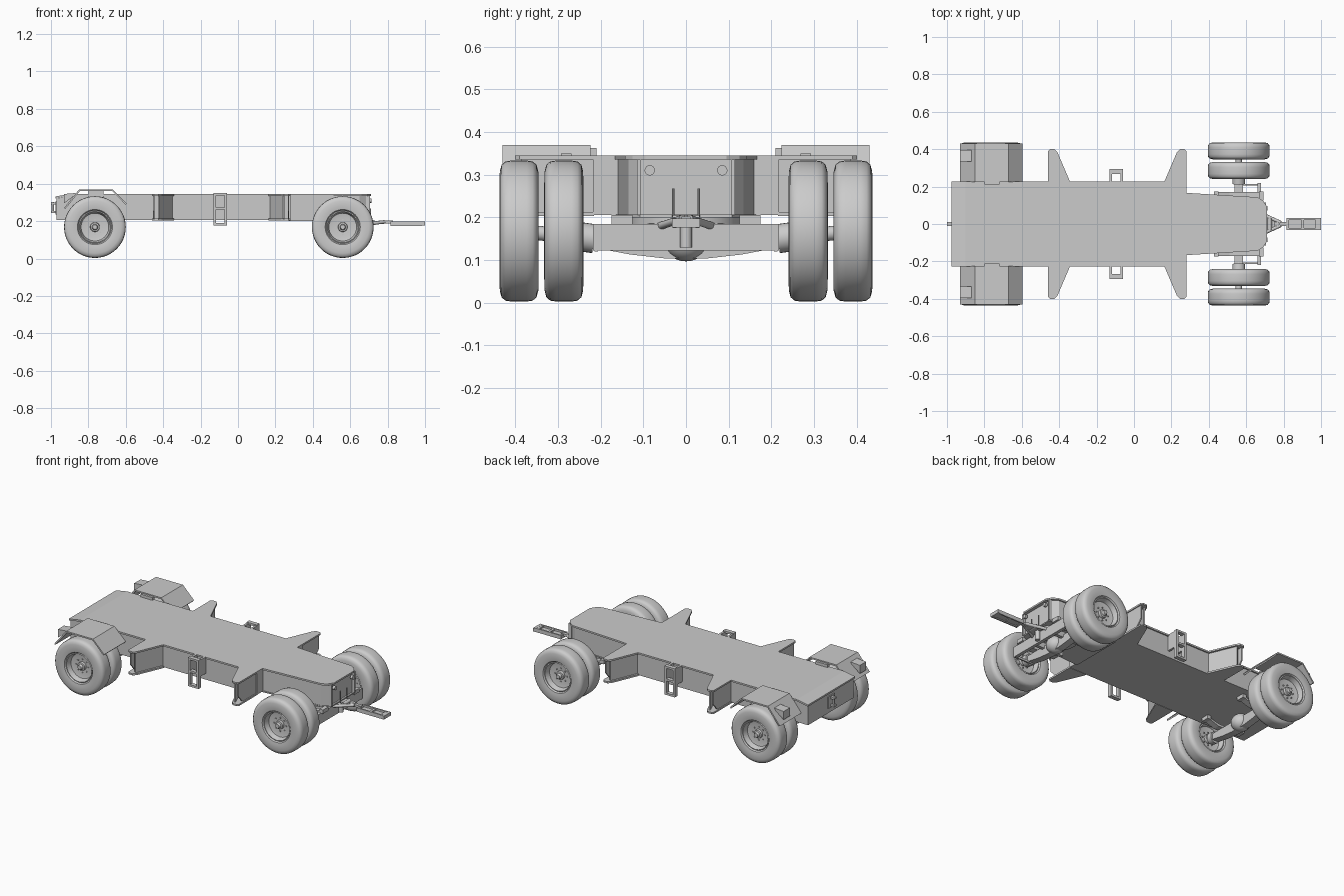
import bpy, bmesh, math
from mathutils import Vector, Matrix

if "Cube" in bpy.data.objects:
    bpy.data.objects.remove(bpy.data.objects["Cube"])


def finish(name, bm, smooth=False):
    bmesh.ops.remove_doubles(bm, verts=bm.verts, dist=1e-5)
    bmesh.ops.recalc_face_normals(bm, faces=bm.faces)
    me = bpy.data.meshes.new(name)
    bm.to_mesh(me)
    bm.free()
    ob = bpy.data.objects.new(name, me)
    bpy.context.collection.objects.link(ob)
    if smooth:
        bpy.ops.object.select_all(action='DESELECT')
        ob.select_set(True)
        bpy.context.view_layer.objects.active = ob
        bpy.ops.object.shade_smooth_by_angle(angle=math.radians(35))
    return ob


def prism(name, pts, axis, a, b):
    """Extrude a 2D outline along an axis: 'z' takes (x,y), 'y' takes (x,z), 'x' takes (y,z)."""
    put = {'z': lambda p, q, t: (p, q, t), 'y': lambda p, q, t: (p, t, q), 'x': lambda p, q, t: (t, p, q)}[axis]
    bm = bmesh.new()
    lo = [bm.verts.new(put(p, q, a)) for p, q in pts]
    hi = [bm.verts.new(put(p, q, b)) for p, q in pts]
    bm.faces.new(lo)
    bm.faces.new(hi)
    for i in range(len(pts)):
        j = (i + 1) % len(pts)
        bm.faces.new((lo[i], lo[j], hi[j], hi[i]))
    return finish(name, bm)


def box(name, x0, x1, y0, y1, z0, z1):
    return prism(name, [(x0, y0), (x1, y0), (x1, y1), (x0, y1)], 'z', z0, z1)


def rod(name, p, q, r0, r1=None, seg=16):
    p, q = Vector(p), Vector(q)
    d = q - p
    m = Matrix.Translation((p + q) / 2) @ d.to_track_quat('Z', 'Y').to_matrix().to_4x4()
    bm = bmesh.new()
    bmesh.ops.create_cone(bm, cap_ends=True, segments=seg, radius1=r0,
                          radius2=r0 if r1 is None else r1, depth=d.length, matrix=m)
    return finish(name, bm, True)


def lathe(name, profile, centre, sy=1, seg=48):
    """Turn a (radius, y) profile about the y axis."""
    bm = bmesh.new()
    vs = [bm.verts.new((r, y * sy, 0)) for r, y in profile]
    es = [bm.edges.new((vs[i], vs[i + 1])) for i in range(len(vs) - 1)]
    bmesh.ops.spin(bm, geom=vs + es, cent=(0, 0, 0), axis=(0, 1, 0), angle=2 * math.pi, steps=seg)
    bmesh.ops.translate(bm, verts=bm.verts, vec=centre)
    return finish(name, bm, True)


def both(pts):
    """Complete a half outline (x, +y) with its mirror image."""
    return pts + [(x, -y) for x, y in reversed(pts)]


RX, FX, WZ = -0.765, 0.56, 0.168

# Chassis body and deck plates
prism("rear_body", [(-.97, .205), (.28, .205), (.28, .335), (-.90, .335), (-.97, .322)], 'y', -.218, .218)
prism("rear_deck", [(-.975, .322), (-.90, .335), (.28, .335), (.28, .345), (-.90, .345), (-.975, .332)],
      'y', -.226, .226)
prism("front_body", both([(.27, .16), (.65, .135), (.69, .108)]), 'z', .205, .336)
prism("front_deck", both([(.27, .167), (.66, .143), (.69, .125), (.71, .095)]), 'z', .335, .345)
prism("front_bottom_flange", both([(.27, .165), (.65, .138), (.70, .108)]), 'z', .2, .207)

# Outrigger arms: top and bottom plates joined by webs
for s in (1, -1):
    for k, edge in ((1, -.46), (-1, .28)):
        def X(d): return edge + k * d
        plan = [(X(0), s * .215), (X(0), s * .39), (X(.01), s * .40), (X(.035), s * .40),
                (X(.05), s * .385), (X(.118), s * .226), (X(.118), s * .215)]
        prism("outrigger_top", plan, 'z', .335, .345)
        prism("outrigger_bottom", plan, 'z', .203, .213)
        prism("outrigger_straight_web", [(s * .215, .21), (s * .345, .21), (s * .385, .255),
              (s * .385, .336), (s * .215, .336)], 'x', X(.006), X(.014))
        prism("outrigger_slanted_web", [(X(.11), s * .215), (X(.04), s * .38), (X(.032), s * .377),
              (X(.10), s * .215)], 'z', .21, .336)

    # Side step ladder
    for x in (-.13, -.073):
        box("step_rail", x, x + .013, s * .268, s * .293, .177, .35)
        box("step_arm", x, x + .013, s * .215, s * .27, .245, .345)
    for z in (.177, .262, .338):
        box("step_rung", -.13, -.06, s * .268, s * .293, z, z + .012)

    # Rear mudguard, bracket and lamp
    outer = [(-.93, .27), (-.85, .369), (-.67, .369), (-.595, .295)]
    inner = [(-.672, .36), (-.846, .36), (-.922, .267)]
    prism("mudguard", outer + [(-.601, .288)] + inner, 'y', s * .224, s * .43)
    box("mudguard_bracket", -.80, -.72, s * .21, s * .228, .31, .362)
    prism("rear_lamp", [(-.93, .295), (-.93, .345), (-.868, .35), (-.868, .342)], 'y', s * .335, s * .395)

    # Front tow shackles, corner gussets and front rods
    box("front_gusset", .685, .705, s * .105, s * .115, .205, .336)
    rod("front_rod", (.708, s * .03, .2), (.708, s * .03, .268), .003, seg=8)
    rod("front_shackle", (.70, s * .085, .31), (.715, s * .085, .31), .012)

# Dual wheels: tyre, recessed rim, hub
tyre = [(.088, .034), (.094, .043), (.112, .046), (.14, .045), (.155, .041), (.163, .032), (.165, .018)]
tyre = tyre + [(r, -y) for r, y in reversed(tyre)]
rim = [(.088, -.036), (.088, .036), (.083, .038), (.080, .030), (.074, .008), (.055, .004), (.0, .004)]
hub = [(0, .034), (.012, .034), (.015, .030), (.016, .02), (.024, .018), (.026, .002)]
for s in (1, -1):
    for x in (RX, FX):
        for y, side in ((.286, -1), (.391, 1)):
            c = (x, s * y, WZ)
            lathe("tyre", tyre, c, s * side)
            lathe("rim", rim, c, s * side)
            lathe("hub", hub, c, s * side, 24)
            for i in range(8):
                a = i * math.pi / 4
                px, pz = x + .04 * math.cos(a), WZ + .04 * math.sin(a)
                rod("wheel_bolt", (px, s * (y + side * .002), pz), (px, s * (y + side * .010), pz), .004, seg=6)
        rod("axle_shaft", (x, s * .2, .148), (x, s * .39, WZ), .017)
        rod("brake_drum", (x, s * .215, .15), (x, s * .25, .155), .034, seg=24)

# Axle beams with a bulging middle
for x in (RX, FX):
    prism("axle_beam", [(-.22, .13), (-.13, .113), (-.05, .104), (.05, .104), (.13, .113), (.22, .13),
                        (.22, .165), (-.22, .165)], 'x', x - .022, x + .022)
    bm = bmesh.new()
    bmesh.ops.create_uvsphere(bm, u_segments=24, v_segments=14, radius=.05,
                              matrix=Matrix.Translation((x, 0, .147)) @ Matrix.Diagonal((1.1, 1.1, 1, 1)))
    finish("axle_differential", bm, True)
    for s in (1, -1):
        prism("leaf_spring", [(x - .12, .188), (x - .05, .165), (x + .05, .165), (x + .12, .188),
              (x + .12, .198), (x + .05, .18), (x - .05, .18), (x - .12, .198)], 'y', s * .13, s * .17)
        for d in (-.12, .12):
            box("spring_hanger", x + d - .012, x + d + .012, s * .125, s * .175, .183, .206)

# Front steering subframe and turntable
rod("turntable", (FX, 0, .184), (FX, 0, .201), .13, seg=32)
box("subframe_cross_beam", .66, .68, -.218, .218, .122, .185)
for s in (1, -1):
    box("subframe_side_bar", .54, .68, s * .206, s * .214, .12, .133)
    box("subframe_rail", .45, .67, s * .07, s * .09, .15, .186)
    rod("drawbar_arm", (.67, s * .06, .18), (.785, s * .008, .197), .009)
prism("drawbar_plate", both([(.67, .05), (.71, .035), (.78, .010)]), 'z', .185, .193)

# Drawbar: neck, fork rails and tow end
rod("drawbar_pivot", (.725, -.032, .193), (.725, .032, .193), .012)
box("drawbar_neck", .75, .83, -.010, .010, .188, .202)
for s in (1, -1):
    box("drawbar_rail", .815, .985, s * .022, s * .031, .175, .198)
for x in (.815, .895, .97):
    box("drawbar_cross_bar", x, x + .014, -.03, .03, .177, .196)
box("drawbar_tongue", .82, .98, -.022, .022, .181, .187)
box("tow_end", .983, 1.0, -.033, .033, .176, .197)
rod("drawbar_drop_post", (.69, 0, .13), (.69, 0, .19), .014)

# Rear hitch
box("rear_hitch_plate", -.976, -.965, -.03, .03, .235, .305)
box("rear_hitch_jaw_top", -1.0, -.97, -.012, .012, .288, .30)
box("rear_hitch_jaw_bottom", -1.0, -.97, -.012, .012, .242, .254)
rod("rear_hitch_pin", (-.99, 0, .242), (-.99, 0, .302), .006, seg=12)
